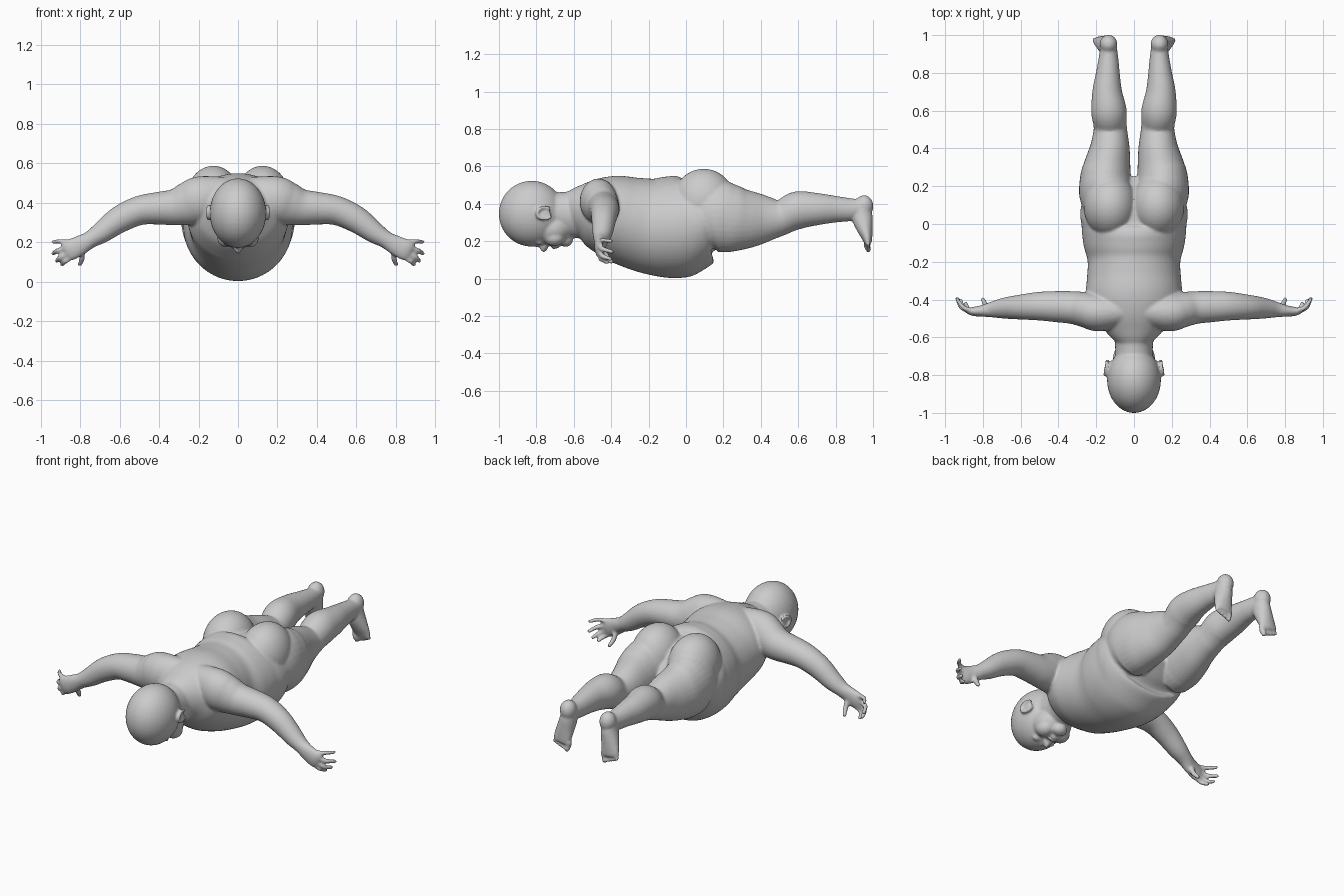
import bpy, bmesh
from math import sin, cos, pi
from mathutils import Vector, Matrix

bm = bmesh.new()


def spline(rows, steps):
    """Catmull-Rom through rows of numbers."""
    out = []
    for i in range(len(rows) - 1):
        p0, p1, p2, p3 = (rows[max(0, min(len(rows) - 1, i + k))] for k in (-1, 0, 1, 2))
        for s in range(steps):
            t = s / steps
            out.append([0.5 * (2 * b + (c - a) * t + (2 * a - 5 * b + 4 * c - d) * t * t
                               + (3 * b - a - 3 * c + d) * t ** 3)
                        for a, b, c, d in zip(p0, p1, p2, p3)])
    return out + [list(rows[-1])]


def tube(rows, ref, m=1, steps=5, n=32):
    """Loft of ellipses: rows of x, y, z, radius along ref, radius across it."""
    pts = spline(rows, steps)
    rings = []
    for i, (x, y, z, a, b) in enumerate(pts):
        t = Vector(pts[min(i + 1, len(pts) - 1)][:3]) - Vector(pts[max(i - 1, 0)][:3])
        t.normalize()
        u = (Vector(ref) - t * t.dot(Vector(ref))).normalized()
        v = t.cross(u)
        ring = []
        for k in range(n):
            q = Vector((x, y, z)) + u * a * cos(2 * pi * k / n) + v * b * sin(2 * pi * k / n)
            ring.append(bm.verts.new((q.x * m, q.y, q.z)))
        rings.append(ring)
    for r, s in zip(rings, rings[1:]):
        for k in range(n):
            j = (k + 1) % n
            bm.faces.new((r[k], r[j], s[j], s[k]))
    bm.faces.new(rings[0][::-1])
    bm.faces.new(rings[-1])


def blob(c, r, m=1, tilt=0):
    mat = (Matrix.Translation((c[0] * m, c[1], c[2])) @ Matrix.Rotation(tilt, 4, 'X')
           @ Matrix.Diagonal((*r, 1)))
    bmesh.ops.create_uvsphere(bm, u_segments=32, v_segments=20, radius=1, matrix=mat)


def digit(a, b, c, r, m):
    """Finger or toe bent at its middle, with a rounded tip."""
    tube([(*a, r, r), (*b, r, r), (*c, r * .8, r * .8)], (0.3, 0.5, 0.8), m, 4, 12)
    blob(c, (r * .85,) * 3, m)


X, Y = (1, 0, 0), (0, 1, 0)

# Torso: y, bottom, top, half width
torso = [(-.63, .24, .455, .09), (-.57, .215, .495, .15), (-.5, .165, .535, .215),
         (-.4, .11, .555, .255), (-.3, .065, .545, .25), (-.2, .028, .538, .245),
         (-.12, .008, .545, .265), (-.05, .003, .55, .275), (0, .015, .55, .278),
         (.05, .05, .535, .285), (.11, .11, .51, .275), (.18, .17, .45, .24),
         (.25, .25, .37, .12)]
tube([(0, y, (b + t) / 2, w, (t - b) / 2) for y, b, t, w in torso], X, n=64)

# Neck and head
tube([(0, -.78, .36, .1, .1), (0, -.65, .345, .1, .12), (0, -.57, .345, .11, .13),
      (0, -.5, .35, .13, .14)], X)
blob((0, -.825, .347), (.143, .176, .176))
blob((0, -.715, .265), (.112, .11, .09))
blob((0, -.645, .205), (.045, .04, .035))
blob((0, -.76, .167), (.017, .022, .026))
blob((0, -.79, .185), (.014, .04, .018))
blob((0, -.708, .172), (.032, .01, .016))
blob((0, -.688, .175), (.028, .01, .015))

for m in (1, -1):
    # Face details and ear
    blob((.055, -.705, .218), (.05, .055, .045), m)
    blob((.05, -.785, .193), (.026, .014, .014), m)
    blob((.017, -.752, .174), (.011, .013, .015), m)
    blob((.136, -.755, .345), (.014, .034, .028), m)
    rim = []
    for k in range(11):
        t = -2.6 + k * .5
        rim.append((.148 + .008 * cos(t), -.755 - .042 * cos(t), .35 + .032 * sin(t), .009, .009))
    tube(rim, X, m, 3, 12)

    # Buttock and leg: y, bottom, top, centre x, half width
    blob((.125, .095, .41), (.142, .17, .177), m)
    leg = [(.03, .16, .42, .14, .11), (.15, .14, .52, .147, .142), (.24, .14, .505, .15, .136),
           (.31, .155, .48, .141, .124), (.4, .183, .455, .128, .106), (.49, .222, .425, .125, .09),
           (.53, .242, .428, .127, .088), (.6, .265, .467, .133, .094), (.7, .285, .458, .142, .079),
           (.8, .3, .442, .138, .063), (.88, .308, .43, .135, .052), (.95, .33, .425, .135, .042)]
    tube([(x, y, (b + t) / 2, w, (t - b) / 2) for y, b, t, x, w in leg], X, m)

    # Foot and toes
    blob((.135, .952, .388), (.047, .05, .058), m)
    tube([(.135, .94, .4, .042, .045), (.14, .942, .33, .048, .056), (.152, .955, .27, .053, .044),
          (.162, .968, .22, .056, .029), (.167, .974, .19, .052, .02)], X, m)
    for k, r in enumerate((.018, .013, .013, .012, .012)):
        x = (.124, .151, .172, .191, .208)[k]
        z = .155 + .007 * k
        digit((x - .006, .972, z + .05), (x, .968, z + .02), (x + .004, .975, z), r, m)

    # Arm down to the palm
    tube([(.05, -.46, .43, .08, .1), (.18, -.468, .415, .1, .12), (.25, -.455, .395, .095, .112),
          (.32, -.443, .377, .087, .093), (.4, -.438, .372, .083, .083), (.5, -.435, .36, .076, .074),
          (.6, -.44, .315, .066, .068), (.69, -.446, .25, .055, .055), (.75, -.453, .212, .042, .044),
          (.8, -.46, .184, .031, .05), (.85, -.463, .16, .024, .054), (.875, -.46, .148, .014, .046)],
         Y, m)

    # Fingers and thumb
    for a, b, c, r in (((.84, -.46, .197), (.9, -.445, .205), (.935, -.4, .2), .013),
                       ((.855, -.46, .172), (.91, -.445, .158), (.935, -.395, .143), .014),
                       ((.855, -.46, .147), (.9, -.45, .122), (.918, -.405, .106), .014),
                       ((.84, -.46, .125), (.874, -.455, .103), (.89, -.42, .086), .013),
                       ((.79, -.445, .165), (.79, -.425, .12), (.8, -.4, .09), .015)):
        digit(a, b, c, r, m)

bmesh.ops.recalc_face_normals(bm, faces=bm.faces)
mesh = bpy.data.meshes.new("infant_body")
bm.to_mesh(mesh)
bm.free()
body = bpy.data.objects.new("infant_body", mesh)
bpy.context.collection.objects.link(body)

# Fuse the parts into one smooth skin
fuse = body.modifiers.new("fuse", 'REMESH')
fuse.mode = 'VOXEL'
fuse.voxel_size = 0.0075
fuse.use_smooth_shade = True
soft = body.modifiers.new("soften", 'SMOOTH')
soft.factor = 0.5
soft.iterations = 6
